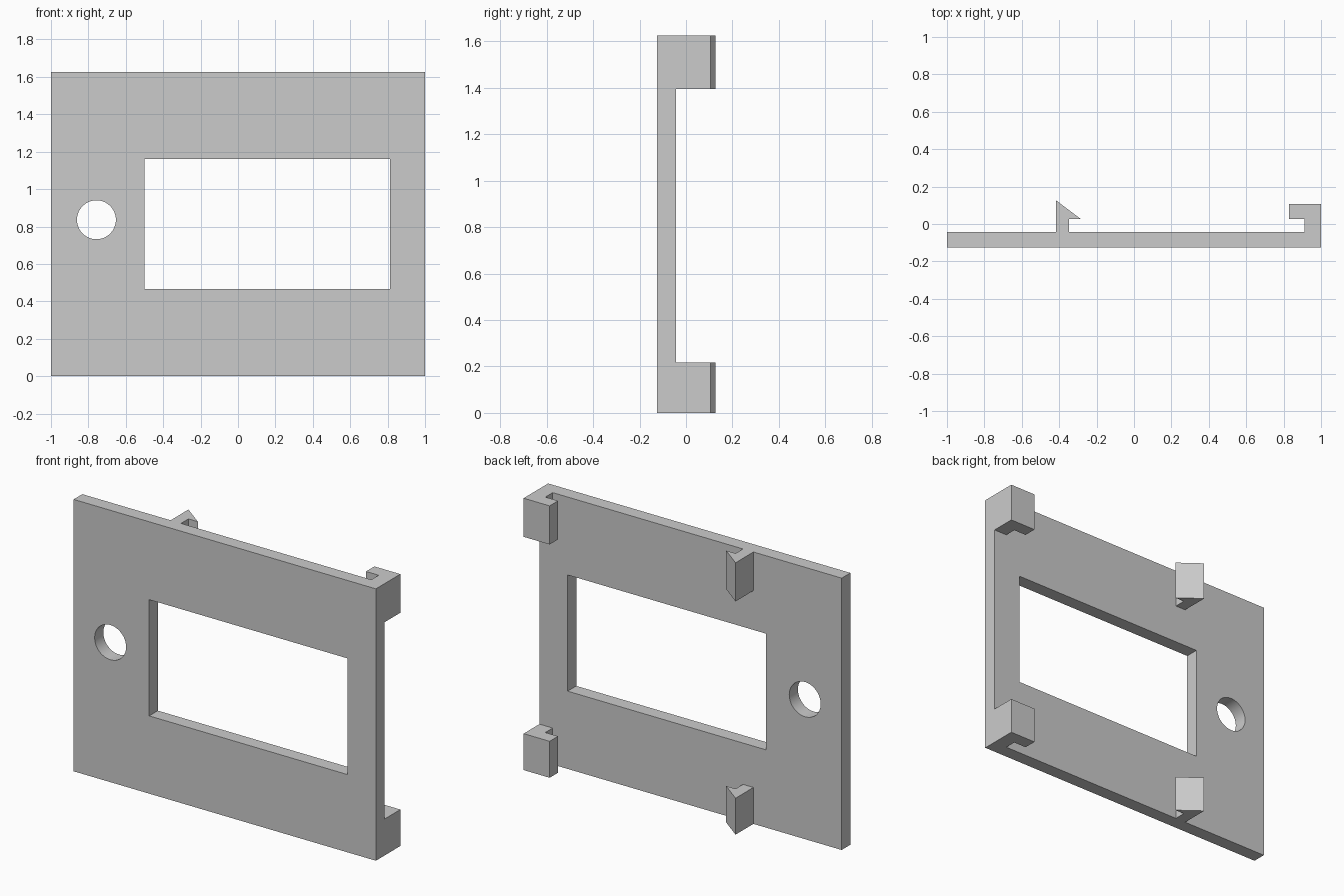
import bpy
import bmesh
from math import cos, sin, tau

cube = bpy.data.objects.get("Cube")
if cube:
    bpy.data.objects.remove(cube, do_unlink=True)

HEIGHT = 1.626
FRONT, BACK = -0.125, -0.043       # plate faces along y
HOOK_Y, SNAP_Y, LIP_Y = 0.106, 0.126, 0.027

grey = bpy.data.materials.new("plain grey")
grey.use_nodes = True
grey.diffuse_color = (0.6, 0.6, 0.6, 1)
grey.node_tree.nodes["Principled BSDF"].inputs["Base Color"].default_value = (0.6, 0.6, 0.6, 1)


def prism(name, outline, axis, start, end):
    """Extrude a closed outline along z (points are x, y) or y (points are x, z)."""
    bm = bmesh.new()
    place = (lambda a, b: (a, b, start)) if axis == "z" else (lambda a, b: (a, start, b))
    face = bm.faces.new([bm.verts.new(place(a, b)) for a, b in outline])
    top = bmesh.ops.extrude_face_region(bm, geom=[face])["geom"]
    step = (0, 0, end - start) if axis == "z" else (0, end - start, 0)
    bmesh.ops.translate(bm, vec=step, verts=[v for v in top if isinstance(v, bmesh.types.BMVert)])
    bmesh.ops.recalc_face_normals(bm, faces=bm.faces)
    mesh = bpy.data.meshes.new(name)
    bm.to_mesh(mesh)
    bm.free()
    mesh.materials.append(grey)
    obj = bpy.data.objects.new(name, mesh)
    bpy.context.collection.objects.link(obj)
    return obj


def rectangle(x0, x1, z0, z1):
    return [(x0, z0), (x1, z0), (x1, z1), (x0, z1)]


# Face plate with a display window and a round hole cut through it
plate = prism("face_plate", rectangle(-1, 1, 0, HEIGHT), "y", FRONT, BACK)
circle = [(-0.757 + 0.104 * cos(tau * i / 64), 0.836 + 0.104 * sin(tau * i / 64)) for i in range(64)]
cutters = [
    prism("window_cutter", rectangle(-0.5, 0.813, 0.465, 1.16), "y", -0.3, 0.2),
    prism("hole_cutter", circle, "y", -0.3, 0.2),
]
bpy.context.view_layer.objects.active = plate
for cutter in cutters:
    cutter.hide_render = True
    cut = plate.modifiers.new(cutter.name, "BOOLEAN")
    cut.operation = "DIFFERENCE"
    cut.solver = "EXACT"
    cut.object = cutter
    bpy.ops.object.modifier_apply(modifier=cut.name)
    bpy.data.objects.remove(cutter, do_unlink=True)
for obj in bpy.context.selected_objects:
    obj.select_set(False)
plate.select_set(True)
bpy.ops.object.shade_smooth_by_angle()

# Square hooks at the left edge and barbed snaps further in, bottom and top
hook = [(0.912, BACK), (1, BACK), (1, HOOK_Y), (0.828, HOOK_Y), (0.828, LIP_Y), (0.912, LIP_Y)]
snap = [(-0.416, BACK), (-0.347, BACK), (-0.347, LIP_Y), (-0.285, LIP_Y), (-0.416, SNAP_Y)]
for level, z0, z1 in (("lower", 0, 0.218), ("upper", 1.395, HEIGHT)):
    prism(level + "_hook", hook, "z", z0, z1)
    prism(level + "_snap", snap, "z", z0, z1)
